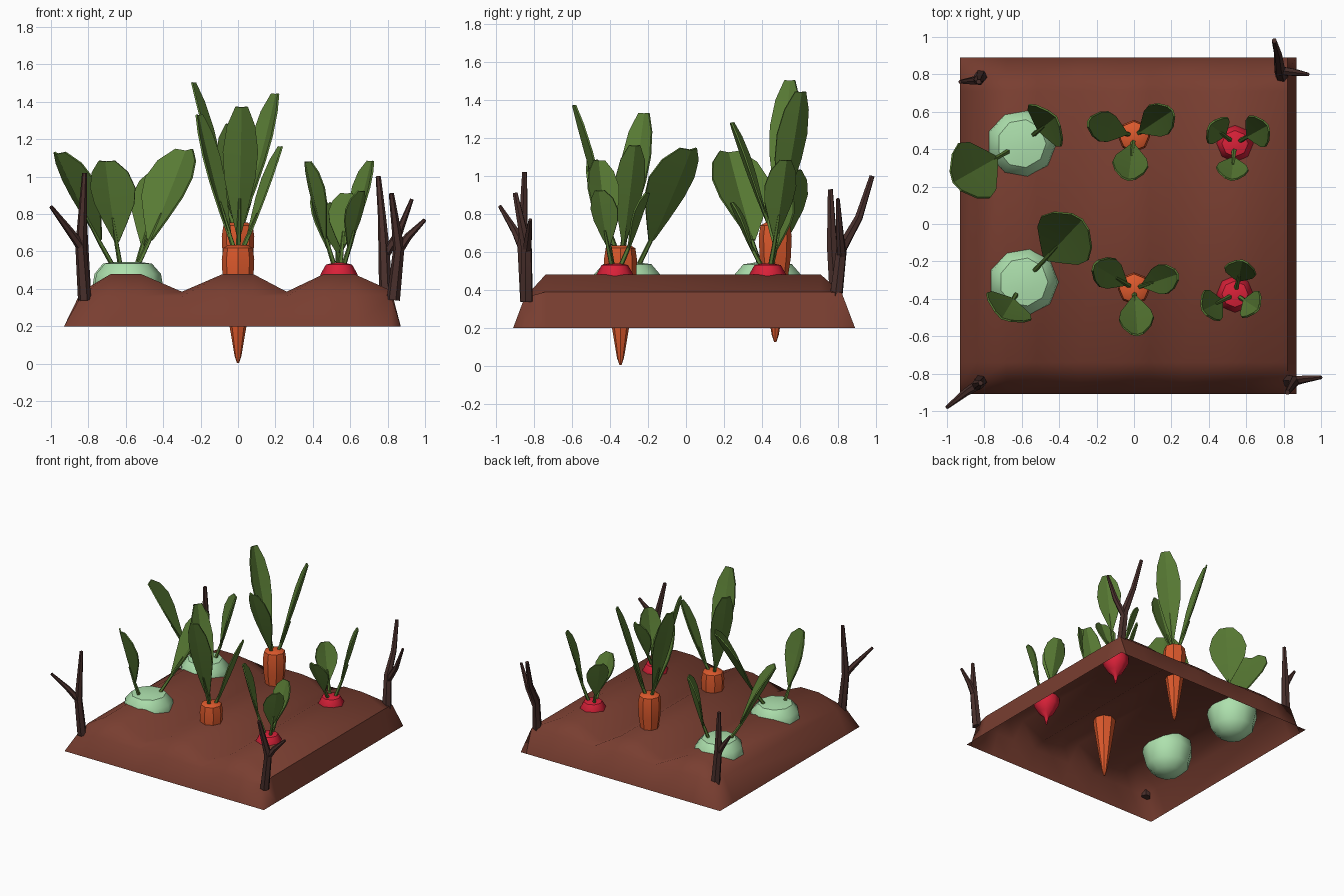
import bpy, bmesh, math
from mathutils import Vector

if "Cube" in bpy.data.objects:
    bpy.data.objects.remove(bpy.data.objects["Cube"])


def material(name, r, g, b):
    m = bpy.data.materials.new(name)
    m.diffuse_color = (r, g, b, 1)
    m.use_nodes = True
    m.node_tree.nodes["Principled BSDF"].inputs["Base Color"].default_value = m.diffuse_color
    return m


SOIL = material("soil", .19, .048, .03)
LEAF = material("leaf", .1, .2, .035)
ORANGE = material("orange", .72, .1, .025)
RED = material("red", .7, .015, .04)
GREEN = material("pale_green", .42, .75, .42)
BARK = material("bark", .065, .028, .024)


def finish(bm, name, mat, angle=40, fix=True):
    if fix:
        bmesh.ops.recalc_face_normals(bm, faces=bm.faces)
    me = bpy.data.meshes.new(name)
    bm.to_mesh(me)
    bm.free()
    me.materials.append(mat)
    ob = bpy.data.objects.new(name, me)
    bpy.context.collection.objects.link(ob)
    bpy.ops.object.select_all(action='DESELECT')
    ob.select_set(True)
    bpy.context.view_layer.objects.active = ob
    bpy.ops.object.shade_smooth_by_angle(angle=math.radians(angle))
    return ob


def skin_rings(bm, rings):
    for a, b in zip(rings, rings[1:]):
        n = len(a)
        for i in range(n):
            bm.faces.new((a[i], a[(i + 1) % n], b[(i + 1) % n], b[i]))
    bm.faces.new(rings[0][::-1])
    bm.faces.new(rings[-1])


def tube(bm, pts, radii, n=6):
    pts = [Vector(p) for p in pts]
    rings = []
    for i, p in enumerate(pts):
        d = (pts[min(i + 1, len(pts) - 1)] - pts[max(i - 1, 0)]).normalized()
        u = d.cross(Vector((0.13, 1, 0))).normalized()
        v = d.cross(u)
        rings.append([bm.verts.new(p + radii[i] * (u * math.cos(k * math.tau / n) + v * math.sin(k * math.tau / n)))
                      for k in range(n)])
    skin_rings(bm, rings)


def root(name, mat, x, y, dz, profile, n):
    bm = bmesh.new()
    rings = [[bm.verts.new((x + r * math.cos(k * math.tau / n), y + r * math.sin(k * math.tau / n), z + dz))
              for k in range(n)] for r, z in profile]
    skin_rings(bm, rings)
    finish(bm, name, mat)


def leaf(name, base, tip, width, start, stalk=.014):
    """Stalk plus a folded blade, cupped towards the plant's middle."""
    base, tip = Vector(base), Vector(tip)
    axis = tip - base
    out = Vector((axis.x, axis.y, 0)).normalized()
    side = out.cross(Vector((0, 0, 1)))
    down = side.cross(axis).normalized()
    if down.dot(out) < 0:
        down = -down
    at = lambda t: base + axis * t + down * .12 * axis.length * .5 * (t - t * t)
    bm = bmesh.new()
    cols = []
    for s, w in ((0, .1), (.22, .5), (.45, .88), (.65, 1), (.85, .8), (1, .36)):
        c = at(start + (1 - start) * s)
        h = w * width / 2
        cols.append([bm.verts.new(c + side * h * k - down * abs(k) * h * .3) for k in (-1, 0, 1)])
    for a, b in zip(cols, cols[1:]):
        for i in (0, 1):
            bm.faces.new((a[i], a[i + 1], b[i + 1], b[i]))
    bmesh.ops.recalc_face_normals(bm, faces=bm.faces)
    bmesh.ops.solidify(bm, geom=bm.faces[:], thickness=.01)
    m = start + (1 - start) * .3
    tube(bm, [at(0), at(m * .5), at(m)], [stalk, stalk * .85, stalk * .5], 5)
    finish(bm, name, LEAF, 25)


# Soil bed: ridged top with sloping sides, open underneath
xs = [(-.93, .2), (-.84, .385), (-.68, .48), (-.52, .48), (-.30, .385), (-.08, .48), (.08, .48),
      (.26, .385), (.46, .48), (.62, .48), (.82, .39), (.87, .2)]
ys = [(-.91, .2), (-.85, .36), (-.74, .48), (.71, .48), (.82, .385), (.89, .2)]
bm = bmesh.new()
grid = [[bm.verts.new((x, y, min(zx, zy))) for x, zx in xs] for y, zy in ys]
for a, b in zip(grid, grid[1:]):
    for i in range(len(xs) - 1):
        bm.faces.new((a[i], a[i + 1], b[i + 1], b[i]))
finish(bm, "soil_bed", SOIL, 50, fix=False)

# Root profiles (radius, height)
CARROT = [(.05, .635), (.078, .62), (.087, .56), (.082, .45), (.045, .2), (.018, .04), (.006, .005)]
TURNIP = [(.06, .545), (.13, .535), (.178, .48), (.19, .41), (.16, .29), (.1, .23), (.03, .21)]
RADISH = [(.03, .54), (.07, .53), (.098, .48), (.095, .42), (.06, .36), (.02, .325), (.005, .26)]

# Plants: name, root material, centre, height offset, profile, sides, crown height, leaf spread, blade start, leaves
plants = [
    ("front_carrot", ORANGE, (0, -.345), 0, CARROT, 8, .6, .02, .1,
     [((-.21, -.22, 1.33), .17), ((.23, -.27, 1.16), .16), ((.02, -.60, 1.37), .19)]),
    ("back_carrot", ORANGE, (0, .47), .12, CARROT, 8, .72, .02, .1,
     [((-.25, .55, 1.50), .17), ((.21, .61, 1.44), .19), ((-.03, .24, 1.28), .19)]),
    ("front_turnip", GREEN, (-.59, -.31), 0, TURNIP, 9, .51, .07, .25,
     [((-.28, .02, 1.14), .34), ((-.71, -.51, 1.08), .28)]),
    ("back_turnip", GREEN, (-.6, .43), 0, TURNIP, 9, .51, .07, .25,
     [((-.97, .22, 1.12), .34), ((-.42, .57, 1.03), .28)]),
    ("front_radish", RED, (.54, -.375), 0, RADISH, 8, .5, .02, .3,
     [((.37, -.46, 1.08), .18), ((.67, -.46, .92), .17), ((.58, -.20, .91), .17)]),
    ("back_radish", RED, (.54, .43), 0, RADISH, 8, .5, .02, .3,
     [((.41, .53, .90), .17), ((.72, .53, 1.08), .19), ((.52, .24, .86), .17)]),
]
for name, mat, (x, y), dz, prof, n, top, spread, start, leaves in plants:
    root(name, mat, x, y, dz, prof, n)
    for i, (tip, w) in enumerate(leaves):
        d = Vector((tip[0] - x, tip[1] - y, 0)).normalized() * spread
        leaf(f"{name}_leaf_{i + 1}", (x + d.x, y + d.y, top), tip, w, start)

# Forked corner branches: main path, then side shoot
stakes = {
    "front_left": ([(-.82, -.84, .34), (-.84, -.86, .63), (-.82, -.85, 1.02)],
                   [(-.835, -.86, .62), (-.90, -.90, .71), (-1.0, -.98, .84)]),
    "front_right": ([(.83, -.84, .34), (.86, -.84, .62), (.82, -.90, .91)],
                    [(.855, -.84, .6), (.91, -.83, .68), (1.0, -.82, .77)]),
    "back_left": ([(-.82, .79, .36), (-.83, .77, .63), (-.83, .76, .93)],
                  [(-.83, .77, .6), (-.87, .765, .67), (-.93, .76, .76)]),
    "back_right": ([(.79, .79, .36), (.78, .82, .62), (.77, .91, .78), (.75, .98, 1.0)],
                   [(.785, .82, .58), (.86, .81, .7), (.93, .80, .88)]),
}
for name, (main, shoot) in stakes.items():
    bm = bmesh.new()
    tube(bm, main, [.036, .03, .022, .014] if len(main) == 4 else [.036, .03, .014])
    tube(bm, shoot, [.026, .021, .01])
    finish(bm, name + "_branch", BARK)
